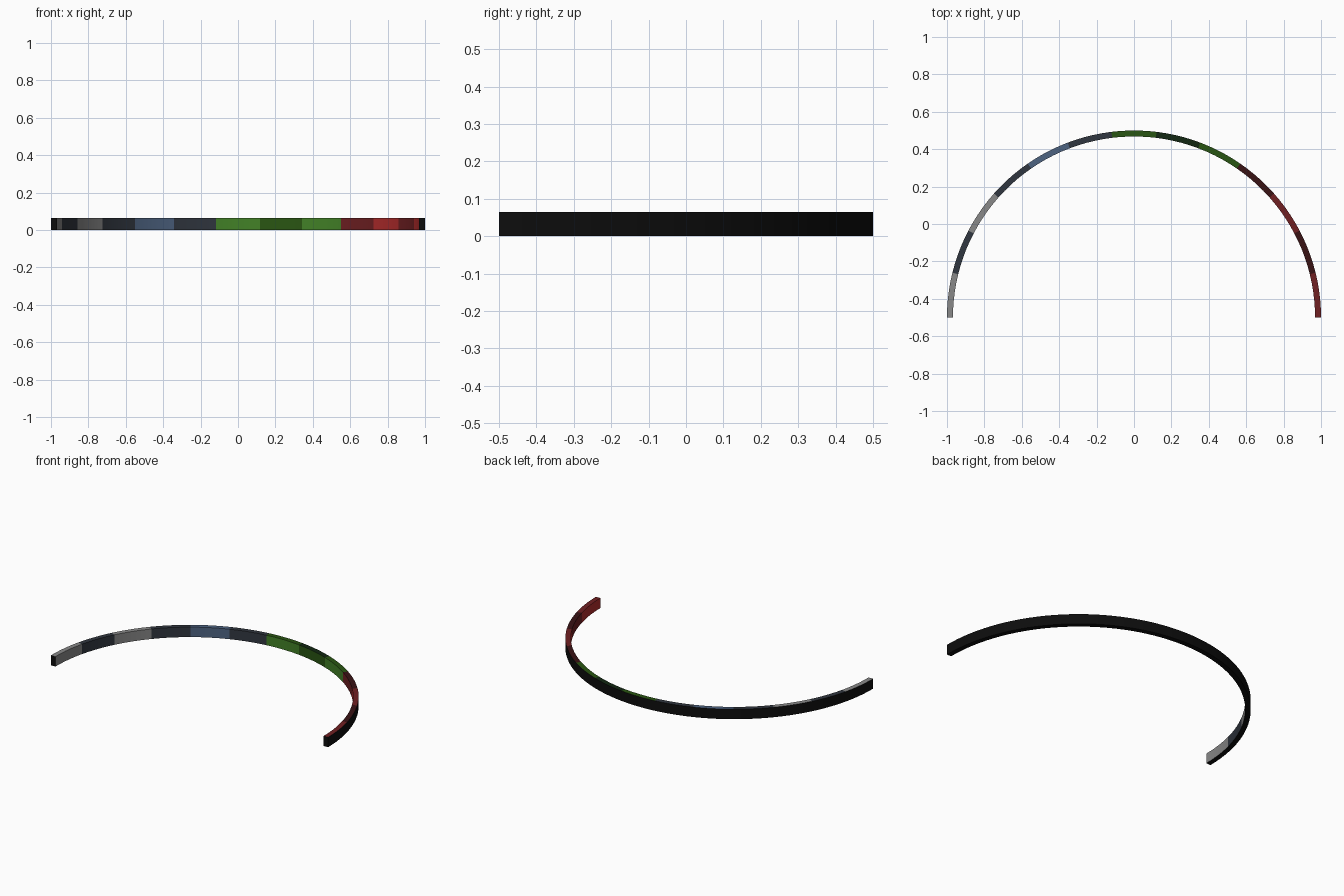
import bpy, bmesh, math

if "Cube" in bpy.data.objects:
    bpy.data.objects.remove(bpy.data.objects["Cube"])

R_OUT, R_IN, H, CY = 1.0, 0.968, 0.065, -0.5
SEGS, SUB = 13, 5

PALETTE = {
    "black": (0.004, 0.004, 0.004),
    "grey": (0.25, 0.25, 0.25),
    "slate": (0.030, 0.037, 0.050),
    "blue": (0.075, 0.125, 0.22),
    "light_green": (0.055, 0.22, 0.02),
    "green": (0.022, 0.09, 0.006),
    "dark_green": (0.006, 0.02, 0.006),
    "bright_red": (0.45, 0.025, 0.025),
    "red": (0.16, 0.014, 0.016),
    "dark_red": (0.04, 0.006, 0.007),
}
NAMES = list(PALETTE)

# colours of the 13 tiles from left to right: top edge and inner face
TOP = ["grey", "slate", "grey", "slate", "blue", "slate", "green",
       "dark_green", "green", "dark_red", "red", "dark_red", "red"]
INNER = ["grey", "slate", "grey", "slate", "blue", "slate", "light_green",
         "green", "light_green", "red", "bright_red", "red", "bright_red"]

mesh = bpy.data.meshes.new("curved_band")
band = bpy.data.objects.new("curved_band", mesh)
bpy.context.collection.objects.link(band)
for name, col in PALETTE.items():
    m = bpy.data.materials.new(name)
    m.diffuse_color = (*col, 1)
    m.use_nodes = True
    m.node_tree.nodes["Principled BSDF"].inputs["Base Color"].default_value = m.diffuse_color
    mesh.materials.append(m)

# rectangular section swept along the half circle
bm = bmesh.new()
section = [(R_IN, 0), (R_OUT, 0), (R_OUT, H), (R_IN, H)]
rings = []
for i in range(SEGS * SUB + 1):
    a = math.pi * (1 - i / (SEGS * SUB))
    rings.append([bm.verts.new((r * math.cos(a), CY + r * math.sin(a), z))
                  for r, z in section])
for i in range(SEGS * SUB):
    a, b, tile = rings[i], rings[i + 1], i // SUB
    sides = ["black", "black", TOP[tile], INNER[tile]]
    for k, colour in enumerate(sides):
        n = (k + 1) % 4
        f = bm.faces.new((a[k], a[n], b[n], b[k]))
        f.material_index = NAMES.index(colour)
# end caps
bm.faces.new(rings[0])
bm.faces.new(rings[-1])
bmesh.ops.recalc_face_normals(bm, faces=bm.faces)
bm.to_mesh(mesh)
bm.free()

bpy.context.view_layer.objects.active = band
band.select_set(True)
bpy.ops.object.shade_smooth_by_angle(angle=math.radians(30))
